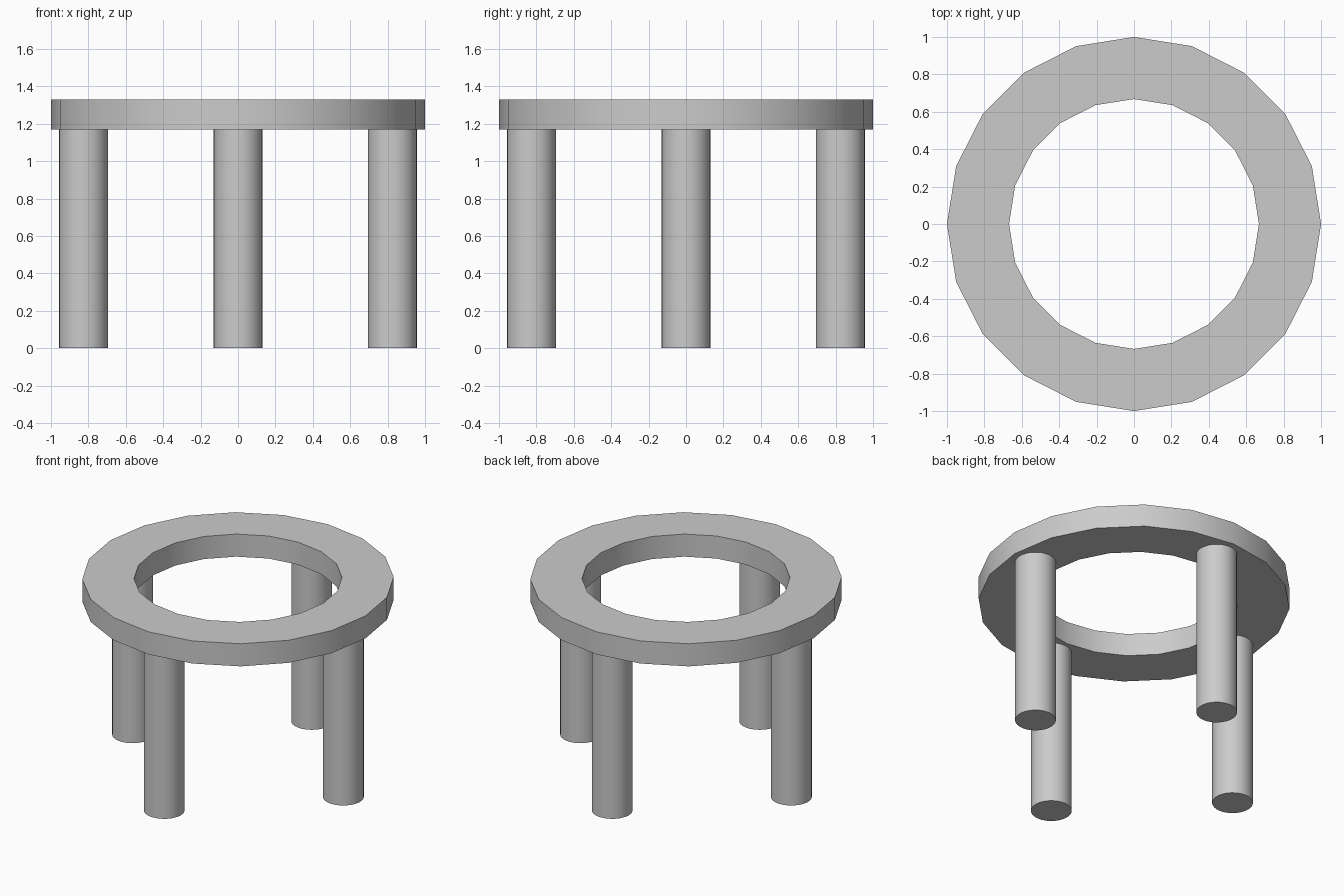
import bpy, bmesh
from math import pi, cos, sin
from mathutils import Matrix, Vector

cube = bpy.data.objects.get("Cube")
if cube:
    bpy.data.objects.remove(cube, do_unlink=True)

OUTER, INNER = 1.0, 0.668
TOP, UNDERSIDE = 1.33, 1.17
LEG_RADIUS, LEG_OFFSET = 0.131, 0.826

grey = bpy.data.materials.new("plain grey")
grey.use_nodes = True
grey.diffuse_color = (0.6, 0.6, 0.6, 1)
grey.node_tree.nodes["Principled BSDF"].inputs["Base Color"].default_value = grey.diffuse_color


def finish(obj):
    """Apply the material and smooth the curved sides only."""
    obj.data.materials.append(grey)
    bpy.ops.object.select_all(action='DESELECT')
    obj.select_set(True)
    bpy.context.view_layer.objects.active = obj
    bpy.ops.object.shade_smooth_by_angle(angle=pi / 6)


# Ring top: rectangular section spun into twenty sides
bm = bmesh.new()
section = [bm.verts.new((r, 0, z)) for r, z in
           [(INNER, UNDERSIDE), (OUTER, UNDERSIDE), (OUTER, TOP), (INNER, TOP)]]
edges = [bm.edges.new((section[i], section[(i + 1) % 4])) for i in range(4)]
bmesh.ops.spin(bm, geom=section + edges, cent=(0, 0, 0), axis=(0, 0, 1),
               angle=2 * pi, steps=20, use_merge=True)
bmesh.ops.remove_doubles(bm, verts=bm.verts[:], dist=0.0001)
bmesh.ops.recalc_face_normals(bm, faces=bm.faces[:])
mesh = bpy.data.meshes.new("ring_top")
bm.to_mesh(mesh)
bm.free()
ring = bpy.data.objects.new("ring_top", mesh)
bpy.context.collection.objects.link(ring)
finish(ring)

# Four round legs under the ring, one on each axis
for i, name in enumerate(["left_leg", "back_leg", "right_leg", "front_leg"]):
    a = i * pi / 2
    bpy.ops.mesh.primitive_cylinder_add(
        vertices=32, radius=LEG_RADIUS, depth=UNDERSIDE,
        location=(LEG_OFFSET * cos(a), LEG_OFFSET * sin(a), UNDERSIDE / 2))
    leg = bpy.context.object
    leg.name = name
    finish(leg)
